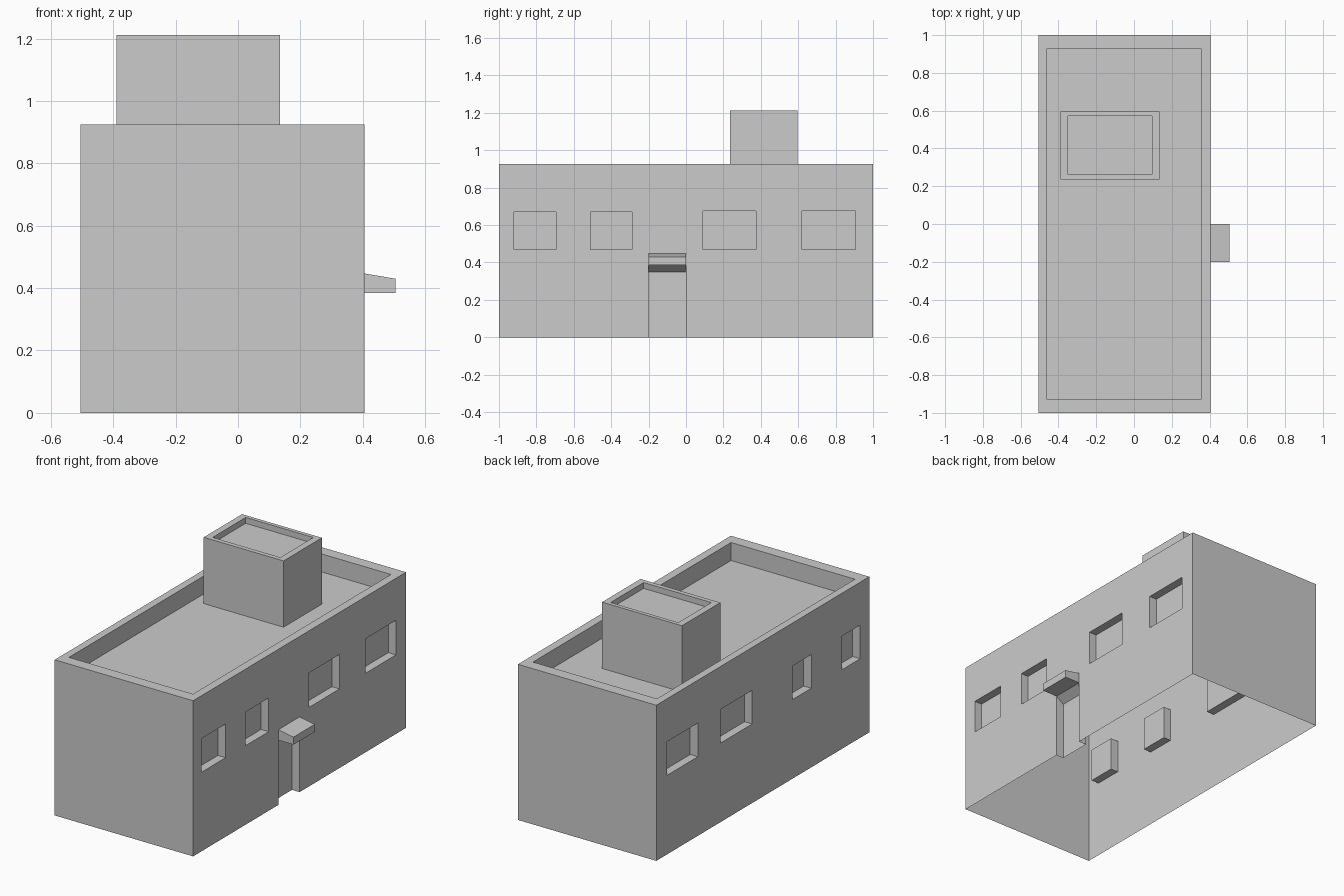
import bpy, bmesh

if "Cube" in bpy.data.objects:
    bpy.data.objects.remove(bpy.data.objects["Cube"])

ROOF = 0.818      # roof deck height
DEPTH = 0.05      # recess depth of windows and door
WEST, EAST = -0.505, 0.405


def prism(bm, profile, y0, y1):
    """Closed prism: an (x, z) outline swept along y."""
    a = [bm.verts.new((x, y0, z)) for x, z in profile]
    b = [bm.verts.new((x, y1, z)) for x, z in profile]
    n = len(a)
    faces = [bm.faces.new(a), bm.faces.new(b[::-1])]
    for i in range(n):
        j = (i + 1) % n
        faces.append(bm.faces.new((a[j], a[i], b[i], b[j])))
    bmesh.ops.recalc_face_normals(bm, faces=faces)


def box(bm, x0, x1, y0, y1, z0, z1):
    prism(bm, [(x0, z0), (x1, z0), (x1, z1), (x0, z1)], y0, y1)


def make(name, bm):
    mesh = bpy.data.meshes.new(name)
    bm.to_mesh(mesh)
    bm.free()
    obj = bpy.data.objects.new(name, mesh)
    bpy.context.collection.objects.link(obj)
    return obj


def carve(obj, cutter):
    """Subtract the cutter, then remove it."""
    mod = obj.modifiers.new("carve", 'BOOLEAN')
    mod.operation = 'DIFFERENCE'
    mod.solver = 'EXACT'
    mod.object = cutter
    bpy.context.view_layer.objects.active = obj
    bpy.ops.object.modifier_apply(modifier=mod.name)
    bpy.data.objects.remove(cutter)


def drop_faces(obj, test):
    """Delete the faces that should stay open."""
    bm = bmesh.new()
    bm.from_mesh(obj.data)
    bm.normal_update()
    gone = [f for f in bm.faces if test(f)]
    bmesh.ops.delete(bm, geom=gone, context='FACES')
    bm.to_mesh(obj.data)
    bm.free()


# Main building block
bm = bmesh.new()
box(bm, WEST, EAST, -1, 1, 0, 0.925)
building = make("building", bm)

# Cutters: roof tray, windows on both long sides, doorway with sloped head
bm = bmesh.new()
box(bm, -0.46, 0.355, -0.93, 0.93, ROOF, 1.1)
for y0, y1, top in [(-0.92, -0.695, 0.67), (-0.51, -0.29, 0.67),
                    (0.09, 0.375, 0.675), (0.62, 0.905, 0.675)]:
    box(bm, EAST - DEPTH, EAST + 0.1, y0, y1, 0.47, top)
for y0, y1 in [(-0.915, -0.745), (-0.455, -0.28), (0.10, 0.395), (0.61, 0.90)]:
    box(bm, WEST - 0.1, WEST + DEPTH, y0, y1, 0.47, 0.67)
prism(bm, [(EAST - DEPTH, -0.1), (EAST + 0.1, -0.1), (EAST + 0.1, 0.455),
           (EAST - DEPTH, 0.35)], -0.2, 0)
carve(building, make("opening_cutter", bm))
drop_faces(building, lambda f: f.normal.z < -0.9 and f.calc_center_median().z < 0.01)

# Rooftop stair housing with its own shallow tray
bm = bmesh.new()
box(bm, -0.39, 0.135, 0.235, 0.595, ROOF, 1.212)
housing = make("roof_housing", bm)
bm = bmesh.new()
box(bm, -0.35, 0.095, 0.262, 0.572, 1.177, 1.3)
carve(housing, make("tray_cutter", bm))
drop_faces(housing, lambda f: f.normal.z < -0.9)

# Sloped canopy over the door
bm = bmesh.new()
prism(bm, [(EAST, 0.385), (0.505, 0.385), (0.505, 0.43), (EAST, 0.447)], -0.2, 0)
canopy = make("door_canopy", bm)
drop_faces(canopy, lambda f: f.normal.x < -0.9)
